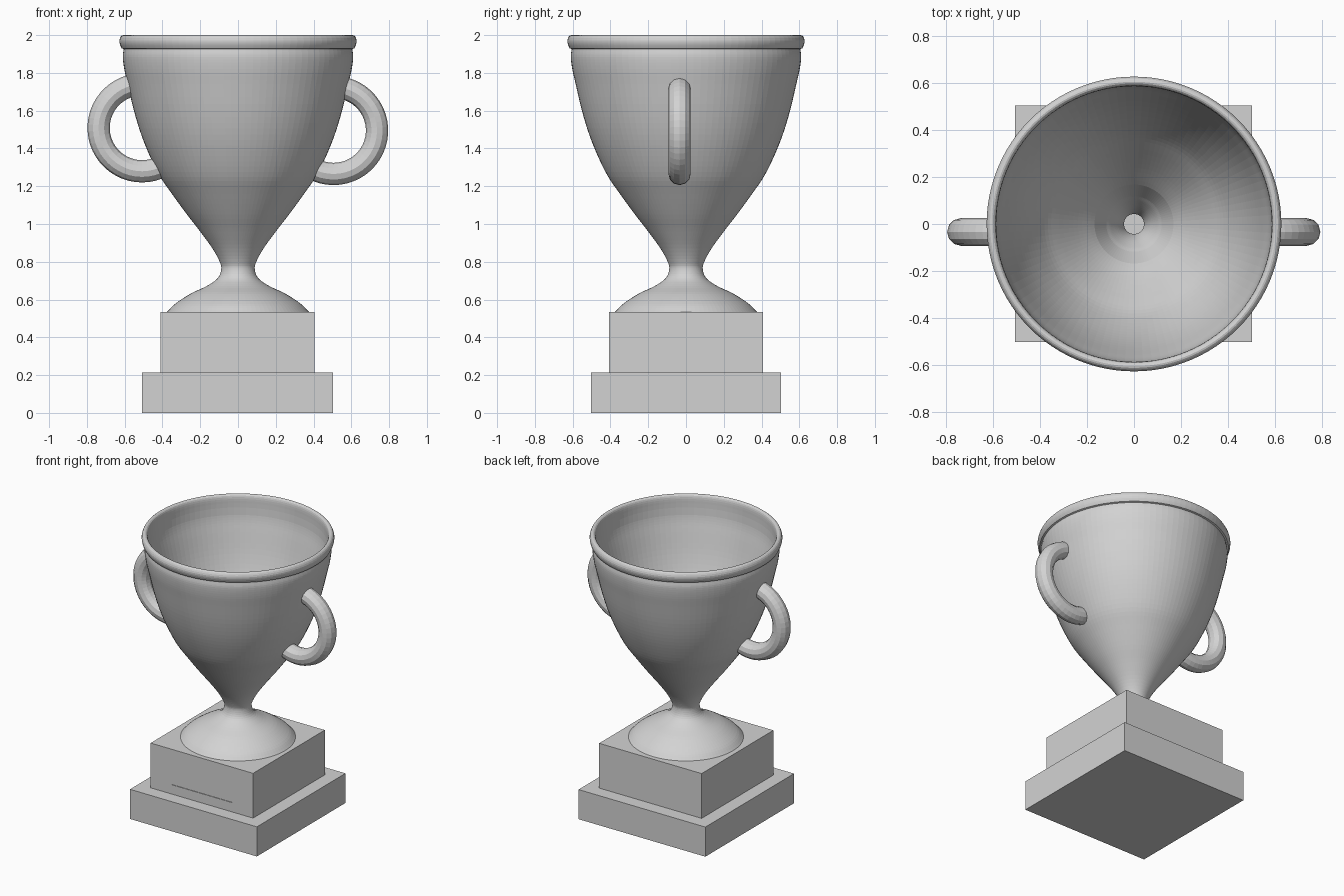
import bpy
import bmesh
from math import cos, sin, pi, radians
from mathutils import Vector

cube = bpy.data.objects.get("Cube")
if cube:
    bpy.data.objects.remove(cube)

GREY = (0.65, 0.65, 0.65, 1)
grey = bpy.data.materials.new("mid grey")
grey.use_nodes = True
grey.diffuse_color = GREY
grey.node_tree.nodes["Principled BSDF"].inputs["Base Color"].default_value = GREY


def finish(name, bm):
    bmesh.ops.recalc_face_normals(bm, faces=bm.faces)
    mesh = bpy.data.meshes.new(name)
    bm.to_mesh(mesh)
    bm.free()
    mesh.materials.append(grey)
    obj = bpy.data.objects.new(name, mesh)
    bpy.context.collection.objects.link(obj)
    return obj


def box(name, low, high):
    bm = bmesh.new()
    bmesh.ops.create_cube(bm, size=1)
    low, high = Vector(low), Vector(high)
    for v in bm.verts:
        v.co = (low + high) / 2 + v.co * (high - low)
    return finish(name, bm)


def skin(name, rings, closed_path=False):
    """Join closed rings of points with quads."""
    bm = bmesh.new()
    rows = [[bm.verts.new(p) for p in ring] for ring in rings]
    n = len(rows[0])
    pairs = list(zip(rows, rows[1:]))
    if closed_path:
        pairs.append((rows[-1], rows[0]))
    else:
        bm.faces.new(rows[0])
        bm.faces.new(rows[-1])
    for a, b in pairs:
        for i in range(n):
            j = (i + 1) % n
            bm.faces.new((a[i], a[j], b[j], b[i]))
    return finish(name, bm)


def lathe(name, profile, segments=96):
    angles = [2 * pi * i / segments for i in range(segments)]
    rings = [[(r * cos(a), r * sin(a), z) for a in angles] for r, z in profile]
    return skin(name, rings, closed_path=True)


def smooth_path(points, steps=4):
    """Catmull-Rom curve through the points."""
    pts = [Vector(p) for p in points]
    pts = [2 * pts[0] - pts[1]] + pts + [2 * pts[-1] - pts[-2]]
    out = []
    for a, b, c, d in zip(pts, pts[1:], pts[2:], pts[3:]):
        for k in range(steps):
            t = k / steps
            out.append(0.5 * (2 * b + (c - a) * t + (2 * a - 5 * b + 4 * c - d) * t ** 2
                              + (3 * b - a - 3 * c + d) * t ** 3))
    return out + [pts[-2]]


# Stepped square plinth with a shallow panel sunk into the front
box("lower_plinth", (-0.507, -0.503, 0), (0.502, 0.504, 0.213))
plinth = box("upper_plinth", (-0.41, -0.407, 0.213), (0.405, 0.408, 0.535))
cutter = box("panel_cutter", (-0.25, -0.5, 0.28), (0.24, -0.403, 0.47))
cutter.hide_render = True
cut = plinth.modifiers.new("sunk_panel", 'BOOLEAN')
cut.operation = 'DIFFERENCE'
cut.solver = 'EXACT'
cut.object = cutter
# Apply the cut and drop the cutter
result = bpy.data.meshes.new_from_object(
    plinth.evaluated_get(bpy.context.evaluated_depsgraph_get()))
plinth.modifiers.clear()
plinth.data = result
bpy.data.objects.remove(cutter)

# Cup: foot, neck and bowl outside, rolled rim, then down the inside
outer = smooth_path([
    (0.375, 0.535), (0.333, 0.577), (0.253, 0.63), (0.165, 0.672), (0.108, 0.712),
    (0.089, 0.76), (0.097, 0.80), (0.135, 0.87), (0.2, 0.96), (0.27, 1.05),
    (0.35, 1.16), (0.412, 1.25), (0.467, 1.36), (0.513, 1.475), (0.551, 1.6),
    (0.584, 1.74), (0.602, 1.82), (0.61, 1.885), (0.605, 1.926)])
rim = smooth_path([
    (0.616, 1.93), (0.625, 1.95), (0.628, 1.972), (0.62, 1.993), (0.606, 2.0),
    (0.593, 1.992), (0.588, 1.97), (0.587, 1.94), (0.586, 1.91)], steps=2)
bowl = []
for before, p, after in zip(outer, outer[1:], outer[2:]):
    # The wall thins towards the rim
    wall = 0.025 + 0.016 * (1.9 - p.y)
    along = (after - before).normalized()
    q = p + wall * Vector((-along.y, along.x))
    if 0.94 < p.y < 1.87:
        bowl.append(q)
throat = smooth_path([(0.118, 0.895), (0.098, 0.865), (0.068, 0.81), (0.049, 0.76),
                      (0.043, 0.72), (0.06, 0.67), (0.15, 0.62), (0.24, 0.58),
                      (0.32, 0.535)])
lathe("cup", [tuple(p) for p in outer + rim + bowl[::-1] + throat])


# Ring handles that end inside the cup wall
def handle(name, side, centre_x, centre_z, start=-112, end=76, ring=0.23, tube=0.059):
    rings = []
    for i in range(27):
        a = radians(start + (end - start) * i / 26)
        row = []
        for k in range(12):
            b = 2 * pi * k / 12
            r = ring + tube * cos(b)
            row.append((side * (centre_x + r * cos(a)), -0.034 + tube * sin(b),
                        centre_z + r * sin(a)))
        rings.append(row)
    return skin(name, rings)


handle("left_handle", 1, 0.506, 1.495)
handle("right_handle", -1, 0.508, 1.509)
